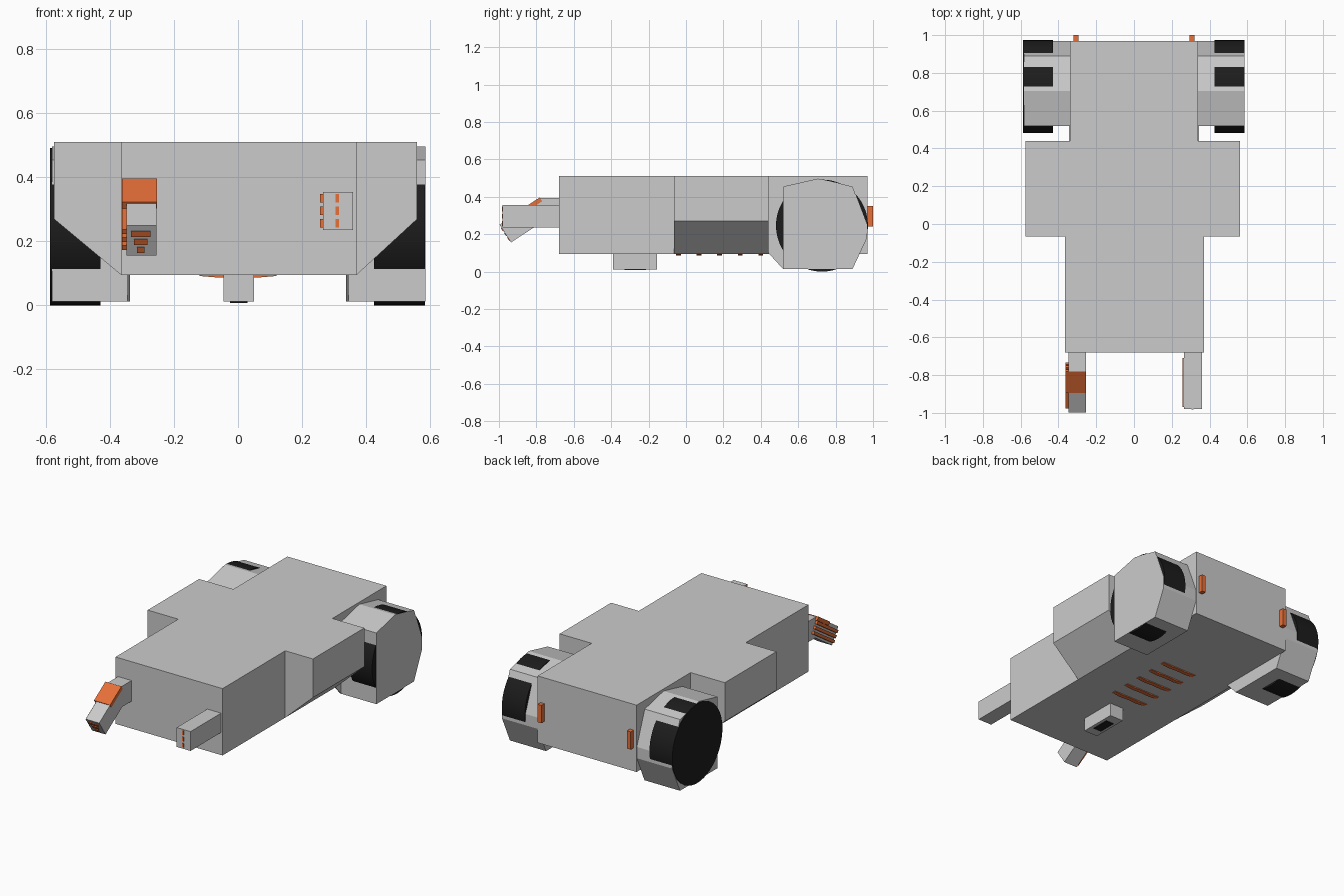
import bpy, bmesh, math

if "Cube" in bpy.data.objects:
    bpy.data.objects.remove(bpy.data.objects["Cube"])


def material(name, rgb):
    m = bpy.data.materials.new(name)
    m.diffuse_color = (*rgb, 1)
    m.use_nodes = True
    m.node_tree.nodes["Principled BSDF"].inputs["Base Color"].default_value = m.diffuse_color
    return m


ORANGE = material("orange", (0.8, 0.16, 0.04))
BLACK = material("black", (0.012, 0.012, 0.012))


def prism(name, pts, a, b, axis="x", mat=None):
    """Extrude a profile along x (pts are y,z) or along y (pts are x,z)."""
    bm = bmesh.new()
    place = (lambda p, t: (t, p[0], p[1])) if axis == "x" else (lambda p, t: (p[0], t, p[1]))
    lo = [bm.verts.new(place(p, a)) for p in pts]
    hi = [bm.verts.new(place(p, b)) for p in pts]
    bm.faces.new(lo)
    bm.faces.new(hi)
    for i in range(len(pts)):
        j = (i + 1) % len(pts)
        bm.faces.new((lo[i], lo[j], hi[j], hi[i]))
    bmesh.ops.recalc_face_normals(bm, faces=bm.faces)
    me = bpy.data.meshes.new(name)
    bm.to_mesh(me)
    bm.free()
    ob = bpy.data.objects.new(name, me)
    bpy.context.collection.objects.link(ob)
    if mat:
        me.materials.append(mat)
    return ob


def box(name, x, y, z, mat=None):
    return prism(name, [(y[0], z[0]), (y[1], z[0]), (y[1], z[1]), (y[0], z[1])], *x, mat=mat)


# Hull in three sections
box("front_hull", (-0.365, 0.37), (-0.68, -0.065), (0.095, 0.51))
prism("middle_hull", [(-0.365, 0.095), (0.37, 0.095), (0.56, 0.27), (0.56, 0.51),
                      (-0.575, 0.51), (-0.575, 0.27)], -0.065, 0.44, "y")
box("rear_hull", (-0.34, 0.34), (0.44, 0.97), (0.095, 0.51))

# Wheel housings with a round wheel showing through the flat sides
housing = [(0.52, 0.013), (0.52, 0.455), (0.705, 0.497), (0.89, 0.455),
           (0.968, 0.25), (0.968, 0.18), (0.89, 0.013)]
bracket = [(0.44, 0.1), (0.52, 0.013), (0.89, 0.013), (0.968, 0.18), (0.968, 0.25), (0.44, 0.25)]
for side, s, outer, w0, w1 in (("left", -1, 0.582, 0.43, 0.587), ("right", 1, 0.586, 0.425, 0.584)):
    prism(side + "_wheel_housing", housing, s * 0.34, s * outer)
    prism(side + "_housing_bracket", bracket, s * 0.338, s * 0.345)
    bpy.ops.mesh.primitive_cylinder_add(vertices=48, radius=0.246, depth=w1 - w0,
                                        location=(s * (w0 + w1) / 2, 0.727, 0.246),
                                        rotation=(0, math.pi / 2, 0))
    wheel = bpy.context.object
    wheel.name = side + "_wheel"
    wheel.data.materials.append(BLACK)
    bpy.ops.object.shade_smooth_by_angle()
    box(side + "_tail_light", (s * 0.307 - 0.013, s * 0.307 + 0.013), (0.965, 1.0), (0.24, 0.35), ORANGE)

# Support foot under the nose, with a small roller
box("support_foot", (-0.045, 0.05), (-0.39, -0.155), (0.012, 0.1))
box("foot_roller", (-0.025, 0.03), (-0.33, -0.215), (0.008, 0.05), BLACK)

# Glowing vents on the underside, slightly wavy
for i in range(5):
    y = -0.04 + 0.11 * i
    bottom = [(-0.12, 0.092), (-0.06, 0.087), (0, 0.09), (0.06, 0.087), (0.12, 0.092)]
    prism(f"belly_vent_{i + 1}", bottom + [(0.12, 0.1), (-0.12, 0.1)], y - 0.013, y + 0.013, "y", ORANGE)

# Straight right arm with slits
box("right_arm", (0.265, 0.36), (-0.98, -0.68), (0.235, 0.355))
for i in range(3):
    z = 0.257 + 0.039 * i
    box(f"right_arm_side_slit_{i + 1}", (0.257, 0.27), (-0.97, -0.71), (z - 0.013, z + 0.013), ORANGE)
    box(f"right_arm_front_slit_{i + 1}", (0.305, 0.315), (-0.983, -0.97), (z - 0.013, z + 0.013), ORANGE)

# Bent left arm
prism("left_arm", [(-0.68, 0.393), (-0.78, 0.393), (-0.997, 0.25), (-0.935, 0.156),
                   (-0.77, 0.265), (-0.68, 0.265)], -0.348, -0.255)


def along(u, v):
    """Point on the sloping forearm: u down its length, v into its depth."""
    return (-0.78 - 0.835 * u + 0.55 * v, 0.393 - 0.55 * u - 0.835 * v)


def forearm_slab(name, u, v, x):
    prism(name, [along(u[0], v[0]), along(u[1], v[0]), along(u[1], v[1]), along(u[0], v[1])],
          *x, mat=ORANGE)


forearm_slab("left_arm_top_plate", (0.0, 0.134), (-0.004, 0.02), (-0.363, -0.253))
for i in range(3):
    v = 0.03 + 0.03 * i
    forearm_slab(f"left_arm_side_slit_{i + 1}", (0.01, 0.25), (v - 0.009, v + 0.009), (-0.363, -0.34))
    half = 0.03 - 0.009 * i
    forearm_slab(f"left_arm_end_slit_{i + 1}", (0.25, 0.264), (v - 0.01, v + 0.01),
                 (-0.304 - half, -0.304 + half))
